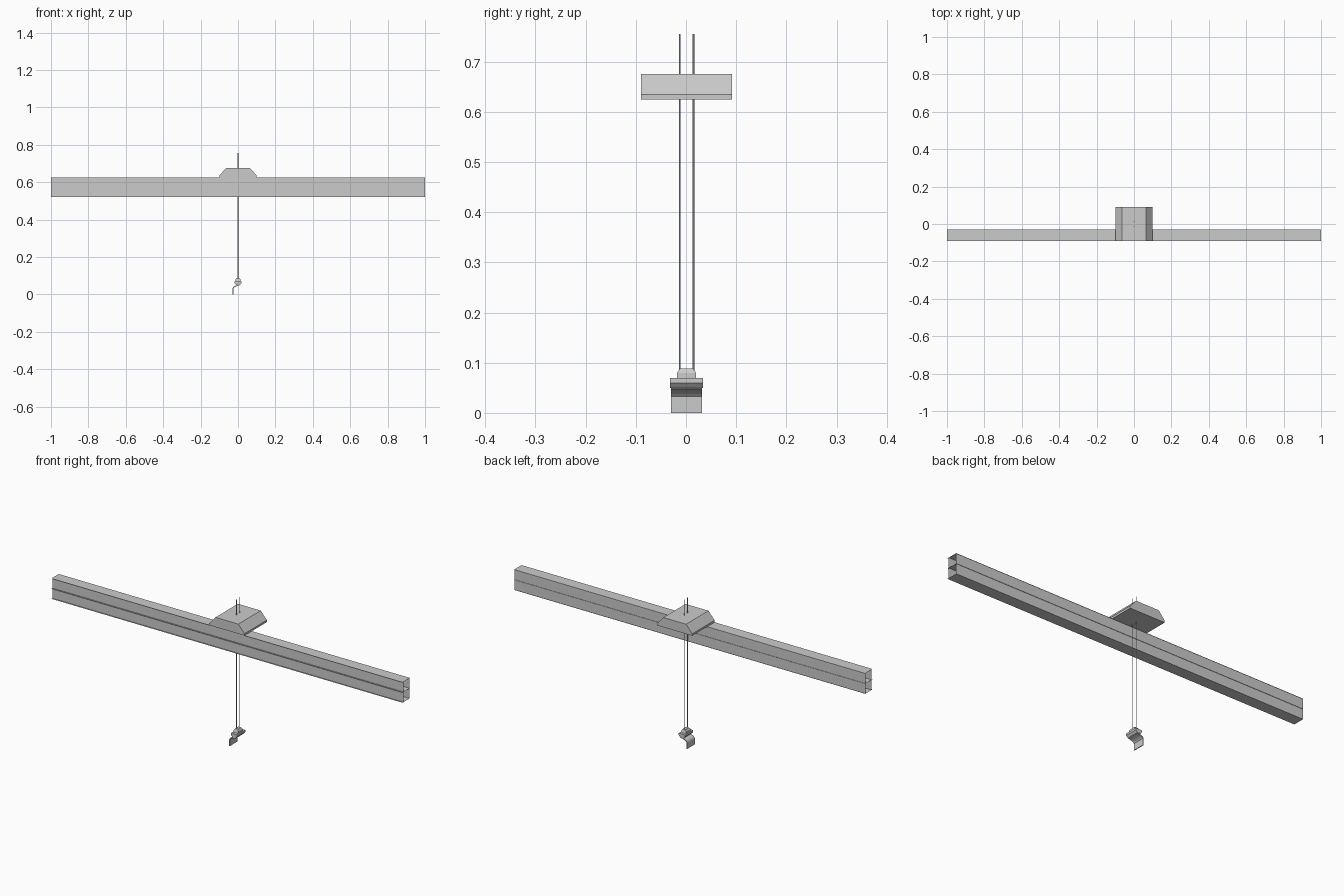
import bpy
import bmesh

cube = bpy.data.objects.get("Cube")
if cube:
    bpy.data.objects.remove(cube, do_unlink=True)

steel = bpy.data.materials.new("light_grey_steel")
steel.use_nodes = True
grey = (0.6, 0.6, 0.6, 1)
steel.diffuse_color = grey
steel.node_tree.nodes["Principled BSDF"].inputs["Base Color"].default_value = grey


def finish(name, bm):
    mesh = bpy.data.meshes.new(name)
    bm.to_mesh(mesh)
    bm.free()
    mesh.materials.append(steel)
    obj = bpy.data.objects.new(name, mesh)
    bpy.context.collection.objects.link(obj)
    return obj


def prism(name, profile, y0, y1):
    """Closed solid: an x-z outline swept along y."""
    bm = bmesh.new()
    face = bm.faces.new([bm.verts.new((x, y0, z)) for x, z in profile])
    res = bmesh.ops.extrude_face_region(bm, geom=[face])
    moved = [g for g in res["geom"] if isinstance(g, bmesh.types.BMVert)]
    bmesh.ops.translate(bm, vec=(0, y1 - y0, 0), verts=moved)
    bmesh.ops.recalc_face_normals(bm, faces=bm.faces)
    return finish(name, bm)


def mirrored(half):
    return half + [(-x, z) for x, z in reversed(half)]


def sheet(name, a, b):
    """Thin strip along the beam between two y-z points."""
    bm = bmesh.new()
    corners = [(-1, *a), (1, *a), (1, *b), (-1, *b)]
    bm.faces.new([bm.verts.new(c) for c in corners])
    return finish(name, bm)


# Open-ended beam: flanges, middle rib and two walls
front, back, low, high = -0.09, -0.03, 0.52, 0.625
mid = (low + high) / 2
sheet("beam_top_flange", (front, high), (back, high))
sheet("beam_middle_rib", (back, mid), (front, mid))
sheet("beam_bottom_flange", (back, low), (front, low))
sheet("beam_front_wall", (front + 0.008, low), (front + 0.008, high))
sheet("beam_back_wall", (back - 0.002, high), (back - 0.002, low))

# Trolley housing with sloped sides
prism("trolley", mirrored([(0.1, 0.625), (0.1, 0.635), (0.065, 0.675)]), -0.09, 0.092)

# Pair of hoist ropes
for side, y in (("front", -0.0125), ("back", 0.015)):
    bm = bmesh.new()
    bmesh.ops.create_cone(bm, cap_ends=True, segments=8, radius1=0.0017,
                          radius2=0.0017, depth=0.675)
    bmesh.ops.translate(bm, vec=(0, y, 0.4175), verts=bm.verts)
    finish(side + "_rope", bm)

# Hook block: chamfered body with a small cap
prism("hook_block", mirrored([(0.009, 0.05), (0.018, 0.06), (0.018, 0.07)]), -0.032, 0.034)
cap = prism("hook_cap", mirrored([(0.013, 0.07), (0.013, 0.08), (0.008, 0.088)]), -0.018, 0.02)
bm = bmesh.new()
bm.from_mesh(cap.data)
for v in bm.verts:
    if v.co.z > 0.085:
        v.co.y += 0.006 if v.co.y < 0 else -0.006
bm.to_mesh(cap.data)
bm.free()

# Bent plate hook hanging to one side
outer = [(0.008, 0.052), (-0.012, 0.047), (-0.024, 0.041), (-0.029, 0.033), (-0.029, 0)]
inner = [(-0.025, 0), (-0.025, 0.033), (-0.02, 0.038), (-0.01, 0.043), (0.008, 0.048)]
prism("hook_plate", outer + inner, -0.03, 0.032)
